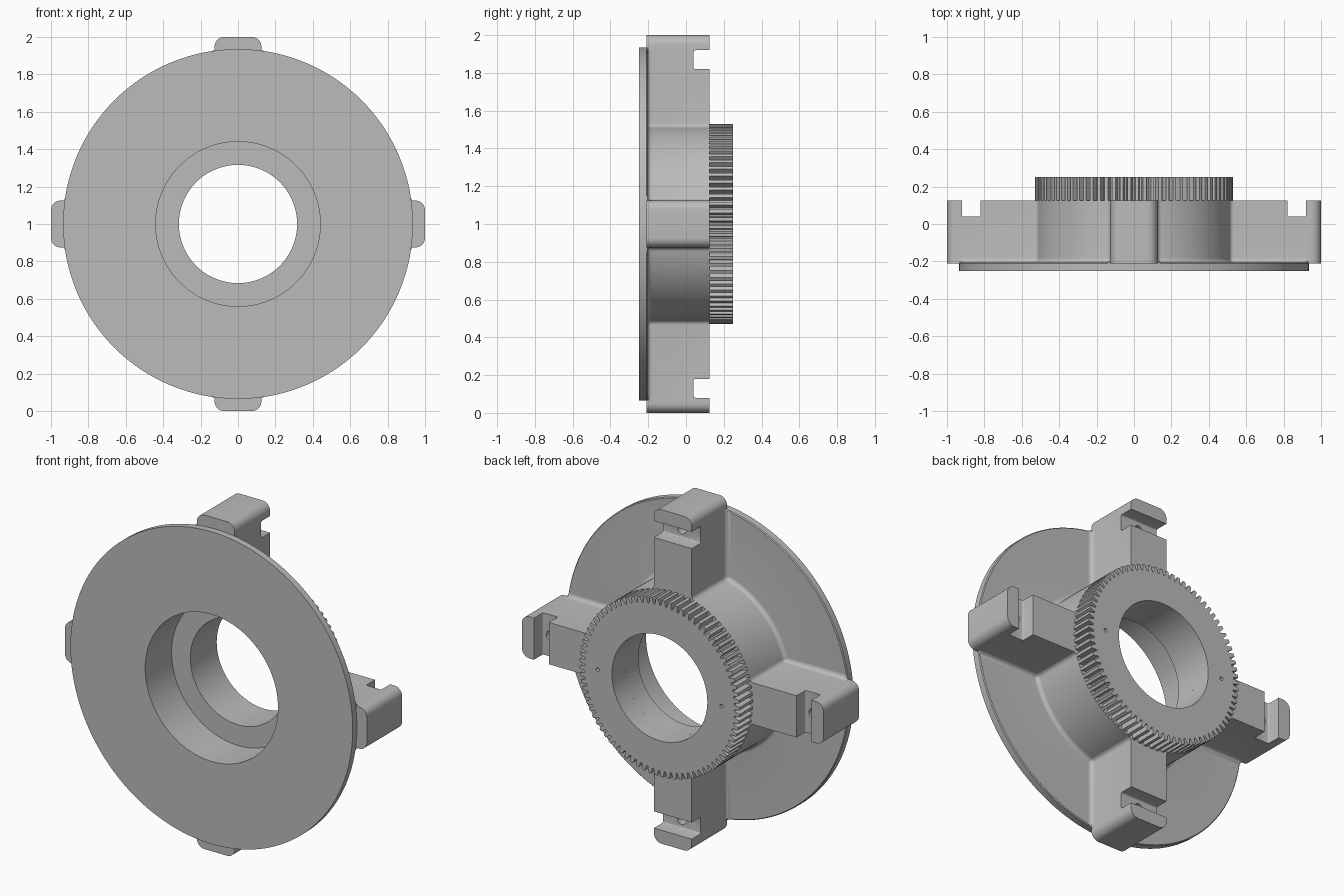
import bpy, bmesh
from math import sin, cos, pi, radians, hypot
from mathutils import Matrix, Vector

if "Cube" in bpy.data.objects:
    bpy.data.objects.remove(bpy.data.objects["Cube"])

CENTRE = Vector((0, 0, 1))
FILLET = 0.025
DISC_BACK = -0.205
HUB_BACK = 0.125
HUB_R, BORE_R = 0.53, 0.316

grey = bpy.data.materials.new("machined grey")
grey.use_nodes = True
grey.diffuse_color = (0.5, 0.5, 0.5, 1)
grey.node_tree.nodes["Principled BSDF"].inputs["Base Color"].default_value = (0.5, 0.5, 0.5, 1)


def finish(name, bm):
    bmesh.ops.recalc_face_normals(bm, faces=bm.faces)
    mesh = bpy.data.meshes.new(name)
    bm.to_mesh(mesh)
    bm.free()
    mesh.materials.append(grey)
    obj = bpy.data.objects.new(name, mesh)
    bpy.context.collection.objects.link(obj)
    return obj


def skin(name, loops, ring):
    """Join matching closed loops; close them into a ring, or cap the ends."""
    bm = bmesh.new()
    rows = [[bm.verts.new(p) for p in loop] for loop in loops]
    pairs = list(zip(rows, rows[1:]))
    if ring:
        pairs.append((rows[-1], rows[0]))
    else:
        bm.faces.new(rows[0])
        bm.faces.new(rows[-1])
    for a, b in pairs:
        for i in range(len(a)):
            j = (i + 1) % len(a)
            bm.faces.new((a[i], a[j], b[j], b[i]))
    return finish(name, bm)


def spin(profile, angle):
    """Place a (radius, y) profile at an angle about the y axis."""
    return [CENTRE + Vector((r * cos(angle), y, r * sin(angle))) for r, y in profile]


def pin(name, x, y, radius, depth):
    bm = bmesh.new()
    place = Matrix.Translation((x, y, 1)) @ Matrix.Rotation(pi / 2, 4, 'X')
    bmesh.ops.create_cone(bm, cap_ends=True, segments=24, radius1=radius,
                          radius2=radius, depth=depth, matrix=place)
    return finish(name, bm)


def cut(obj, cutter):
    """Subtract a cutter, then discard it."""
    cutter.hide_render = True
    mod = obj.modifiers.new("cut", 'BOOLEAN')
    mod.operation, mod.solver, mod.object = 'DIFFERENCE', 'EXACT', cutter
    bpy.context.view_layer.objects.active = obj
    bpy.ops.object.modifier_apply(modifier=mod.name)
    bpy.data.objects.remove(cutter)


def smooth(obj):
    bpy.ops.object.select_all(action='DESELECT')
    obj.select_set(True)
    bpy.context.view_layer.objects.active = obj
    bpy.ops.object.shade_smooth_by_angle(angle=radians(28))


# Quarter-circle root fillet as (outward offset, height) steps
fillet = [(FILLET * (1 - sin(t)), FILLET * (1 - cos(t)))
          for t in [pi / 2 * k / 6 for k in range(7)]]

# Flange disc and hub with a stepped bore
profile = [(0.44, -0.25), (0.935, -0.25), (0.935, -0.21), (0.93, DISC_BACK)]
profile += [(HUB_R + e, DISC_BACK + d) for e, d in fillet]
profile += [(HUB_R, HUB_BACK), (BORE_R, HUB_BACK), (BORE_R, 0), (0.44, 0)]
SEGMENTS = 160
smooth(skin("flange_and_hub",
            [spin(profile, 2 * pi * i / SEGMENTS) for i in range(SEGMENTS)], True))

# Toothed ring on the back of the hub, with two small pin holes
TEETH = 80
tooth = [(0.0, 0.495), (0.22, 0.495), (0.4, HUB_R), (0.82, HUB_R)]
slices = []
for i in range(TEETH):
    for part, r in tooth:
        ring = [(BORE_R, HUB_BACK), (r, HUB_BACK), (r, 0.25), (BORE_R, 0.25)]
        slices.append(spin(ring, 2 * pi * (i + part) / TEETH))
gear = skin("toothed_ring", slices, True)
for side in (-1, 1):
    cut(gear, pin("pin_hole_cutter", side * 0.41, 0.25, 0.011, 0.12))
smooth(gear)

# Arm outline: flared root, straight side, rounded outer corner, then mirrored
HALF = 0.125
reach = HUB_R + FILLET
mid_w = HALF + FILLET
mid_r = (reach ** 2 - mid_w ** 2) ** 0.5
side = [(0.48, 0.14)]
for k in range(7):
    a = radians(196 + (270 - 196) * k / 6)
    side.append((mid_r + FILLET * cos(a), mid_w + FILLET * sin(a)))
side += [(0.92, HALF), (0.931, HALF)]
for k in range(9):
    a = pi / 2 * (1 - k / 8)
    side.append((0.95 + 0.05 * cos(a), HALF - 0.05 + 0.05 * sin(a)))
outline = side + [(r, -w) for r, w in reversed(side)]


def layer(offset, y):
    """Arm outline at depth y, widened where it stands on the disc."""
    pts = []
    for r, w in outline:
        grow = offset if r < 0.93 else 0
        pts.append(CENTRE + Vector((r, y, w + (grow if w > 0 else -grow))))
    return pts


layers = [layer(FILLET, -0.21)]
layers += [layer(e, DISC_BACK + d) for e, d in fillet]
layers.append(layer(0, HUB_BACK))
arm = skin("arm", layers, False)

# Cross slot near the arm tip, with a screw hole in its floor
bm = bmesh.new()
bmesh.ops.create_cube(bm, size=1, matrix=Matrix.Translation((0.87, 0.14, 1))
                      @ Matrix.Diagonal((0.1, 0.2, 0.5, 1)))
floor_edges = [e for e in bm.edges if all(v.co.y < 0.1 for v in e.verts)
               and abs(e.verts[0].co.x - e.verts[1].co.x) < 0.01]
bmesh.ops.bevel(bm, geom=floor_edges, offset=0.01, segments=3, affect='EDGES', profile=0.5)
cut(arm, finish("slot_cutter", bm))
cut(arm, pin("screw_hole_cutter", 0.87, 0.02, 0.028, 0.16))
smooth(arm)

# Four arms around the hub
names = ["left_arm", "top_arm", "right_arm", "bottom_arm"]
base = arm.data
for i, name in enumerate(names):
    obj = arm if i == 0 else bpy.data.objects.new(name, base.copy())
    if i:
        bpy.context.collection.objects.link(obj)
        turn = Matrix.Rotation(-i * pi / 2, 4, 'Y')
        obj.data.transform(Matrix.Translation(CENTRE) @ turn @ Matrix.Translation(-CENTRE))
    obj.name = name
